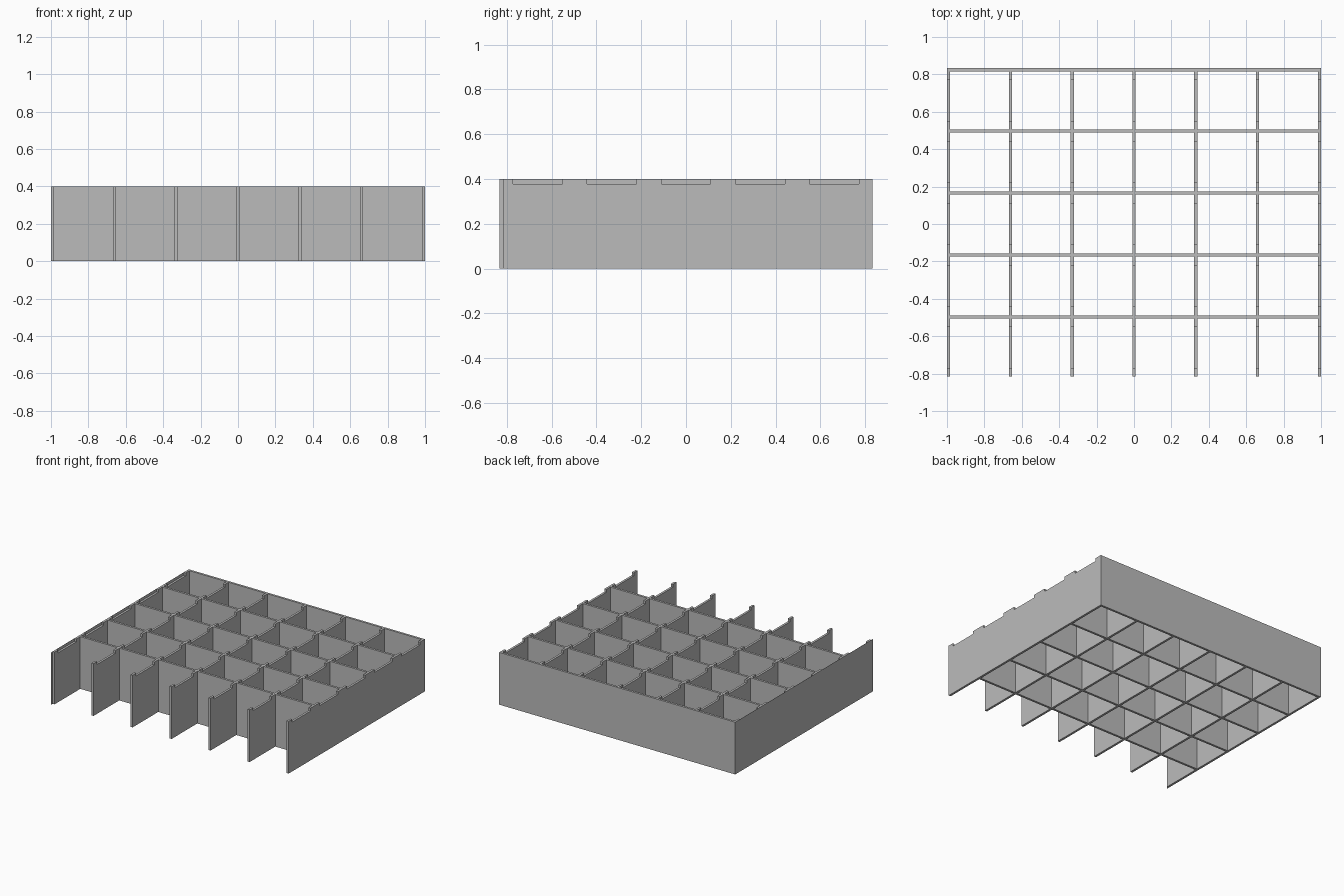
import bpy
import bmesh

cube = bpy.data.objects.get("Cube")
if cube:
    bpy.data.objects.remove(cube, do_unlink=True)

PITCH = 0.331      # spacing of the compartments
THICK = 0.017      # wall thickness
HEIGHT = 0.4
DIP = 0.022        # depth of the shallow cut-outs
BACK = 0.833
FRONT = -0.816

# Single grey material
grey = bpy.data.materials.new("grey")
grey.use_nodes = True
colour = (0.5, 0.5, 0.5, 1)
grey.diffuse_color = colour
grey.node_tree.nodes["Principled BSDF"].inputs["Base Color"].default_value = colour


def add_object(name, bm):
    mesh = bpy.data.meshes.new(name)
    bm.to_mesh(mesh)
    bm.free()
    mesh.materials.append(grey)
    obj = bpy.data.objects.new(name, mesh)
    bpy.context.collection.objects.link(obj)
    return obj


def add_plate(name, outline, x, thick):
    """Extrude a (y, z) outline along x, centred on x."""
    bm = bmesh.new()
    face = bm.faces.new([bm.verts.new((x - thick / 2, y, z)) for y, z in outline])
    if thick:
        out = bmesh.ops.extrude_face_region(bm, geom=[face])
        moved = [v for v in out["geom"] if isinstance(v, bmesh.types.BMVert)]
        bmesh.ops.translate(bm, verts=moved, vec=(thick, 0, 0))
    bmesh.ops.recalc_face_normals(bm, faces=bm.faces)
    return add_object(name, bm)


def add_cross_wall(name, y):
    bm = bmesh.new()
    bmesh.ops.create_cube(bm, size=1)
    for v in bm.verts:
        v.co = (v.co.x * 2, y + v.co.y * THICK, (v.co.z + 0.5) * HEIGHT)
    return add_object(name, bm)


# Lengthwise dividers with a shallow cut-out over every compartment
profile = [(FRONT, 0), (BACK, 0), (BACK, HEIGHT)]
for i in range(2, -3, -1):
    for side, levels in ((1, (HEIGHT, HEIGHT - DIP)), (-1, (HEIGHT - DIP, HEIGHT))):
        profile += [(i * PITCH + side * 0.11, z) for z in levels]
profile.append((FRONT, HEIGHT))
for i in range(7):
    x = (i - 3) * (1 - THICK / 2) / 3
    add_plate(f"divider_{i + 1}", profile, x, THICK)

# Crosswise walls, the last one closing the back
for i in range(4):
    add_cross_wall(f"cross_wall_{i + 1}", (i - 1.5) * PITCH)
add_cross_wall("back_wall", BACK - THICK / 2)

# Thin uncut skin on one outer side
skin = [(-BACK, 0), (BACK, 0), (BACK, HEIGHT), (-BACK, HEIGHT)]
add_plate("side_skin", skin, -0.9995, 0.001)
